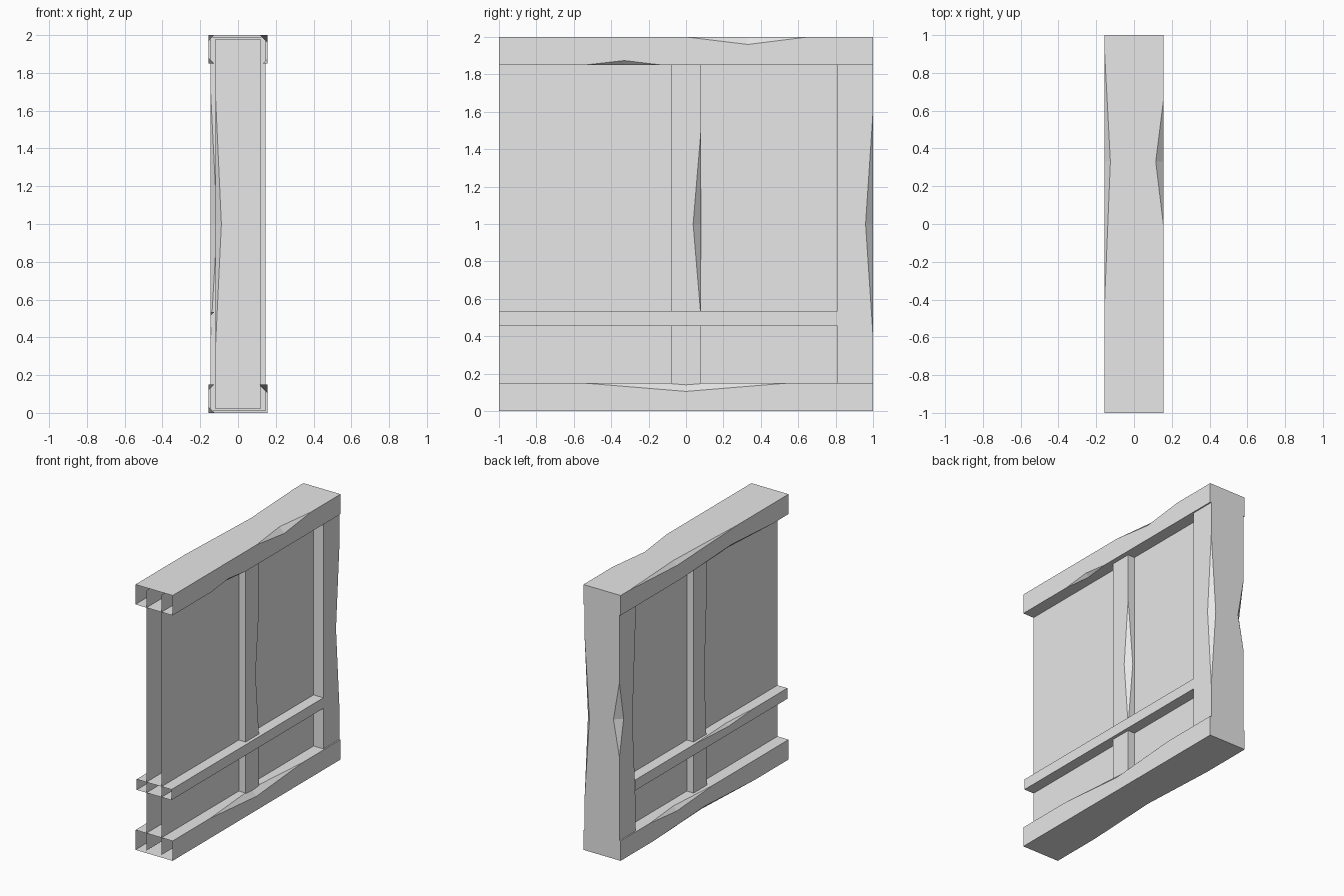
import bpy
import bmesh
from mathutils import Vector

cube = bpy.data.objects.get("Cube")
if cube:
    bpy.data.objects.remove(cube, do_unlink=True)

grey = bpy.data.materials.new("plain_grey")
grey.use_nodes = True
grey.diffuse_color = (0.8, 0.8, 0.8, 1)
grey.node_tree.nodes["Principled BSDF"].inputs["Base Color"].default_value = (0.8, 0.8, 0.8, 1)


def add_object(name, bm):
    mesh = bpy.data.meshes.new(name)
    bm.to_mesh(mesh)
    bm.free()
    mesh.materials.append(grey)
    obj = bpy.data.objects.new(name, mesh)
    bpy.context.collection.objects.link(obj)
    return obj


def chip(bm, low, high, axis, sides, start, apex, end, depth):
    """Add a wedge that bites a chip out of one box edge running along axis."""
    others = [i for i in range(3) if i != axis]

    def point(along, first, second):
        p = Vector()
        p[axis] = along
        for i, side, inset in zip(others, sides, (first, second)):
            p[i] = (high[i] if side > 0 else low[i]) - side * inset
        return p

    d = depth
    points = [point(start, 0, 0), point(end, 0, 0),
              point(apex, 1.5 * d, -0.5 * d), point(apex, -0.5 * d, 1.5 * d),
              point(apex, -d, -d)]
    bmesh.ops.convex_hull(bm, input=[bm.verts.new(p) for p in points])


def timber(name, low, high, chips=(), open_front=False, open_ends=False):
    low, high = Vector(low), Vector(high)
    bm = bmesh.new()
    bmesh.ops.create_cube(bm, size=1)
    for v in bm.verts:
        v.co = (low + high) / 2 + v.co * (high - low)
    obj = add_object(name, bm)

    # Chipped edges
    if chips:
        cut = bmesh.new()
        for c in chips:
            chip(cut, low, high, *c)
        bmesh.ops.recalc_face_normals(cut, faces=cut.faces)
        cutter = add_object(name + "_cutter", cut)
        cutter.hide_render = True
        mod = obj.modifiers.new("chips", 'BOOLEAN')
        mod.object, mod.operation, mod.solver = cutter, 'DIFFERENCE', 'EXACT'
        graph = bpy.context.evaluated_depsgraph_get()
        mesh = bpy.data.meshes.new_from_object(obj.evaluated_get(graph))
        obj.modifiers.clear()
        obj.data = mesh
        bpy.data.objects.remove(cutter, do_unlink=True)

    # Hollow ends
    bm = bmesh.new()
    bm.from_mesh(obj.data)
    bm.normal_update()
    gone = [f for f in bm.faces if (open_front and f.normal.y < -0.99)
            or (open_ends and abs(f.normal.z) > 0.99)]
    bmesh.ops.delete(bm, geom=gone, context='FACES')
    bm.to_mesh(obj.data)
    bm.free()
    return obj


X, Y, Z = 0, 1, 2

# Wide horizontal beams
timber("top_beam", (-0.155, -1, 1.85), (0.155, 1, 2), [
    (Y, (1, 1), 0, 0.33, 0.65, 0.04),
    (Y, (-1, 1), -0.4, 0.33, 0.9, 0.03),
    (Y, (1, -1), -0.54, -0.33, -0.13, 0.024),
    (Y, (-1, -1), -0.8, -0.33, 0.3, 0.03)], open_front=True)
timber("bottom_beam", (-0.155, -1, 0), (0.155, 1, 0.15), [
    (Y, (1, 1), -0.55, 0, 0.55, 0.045),
    (Y, (-1, 1), -0.1, 0.33, 0.65, 0.03),
    (Y, (-1, -1), -0.6, 0, 0.6, 0.03)], open_front=True)

# Thin wall panel
timber("wall_panel", (-0.063, -1, 0.02), (0.063, 0.97, 1.98),
       open_front=True, open_ends=True)

# Upright timbers
timber("middle_batten", (-0.12, -0.08, 0.02), (0.12, 0.08, 1.98), [
    (Z, (1, 1), 0.5, 1, 1.5, 0.042),
    (Z, (-1, -1), 0.33, 1, 1.7, 0.032)])
timber("back_post", (-0.145, 0.81, 0.01), (0.145, 1, 1.99), [
    (Z, (1, 1), 0.4, 1, 1.6, 0.04),
    (Z, (-1, 1), 0.78, 1.05, 1.34, 0.05),
    (Z, (-1, -1), 0.4, 1, 1.7, 0.035)])

# Low cross rail
timber("cross_rail", (-0.145, -1, 0.455), (0.145, 0.81, 0.535), [
    (Y, (-1, 1), -0.6, -0.3, 0.1, 0.02)], open_front=True)
